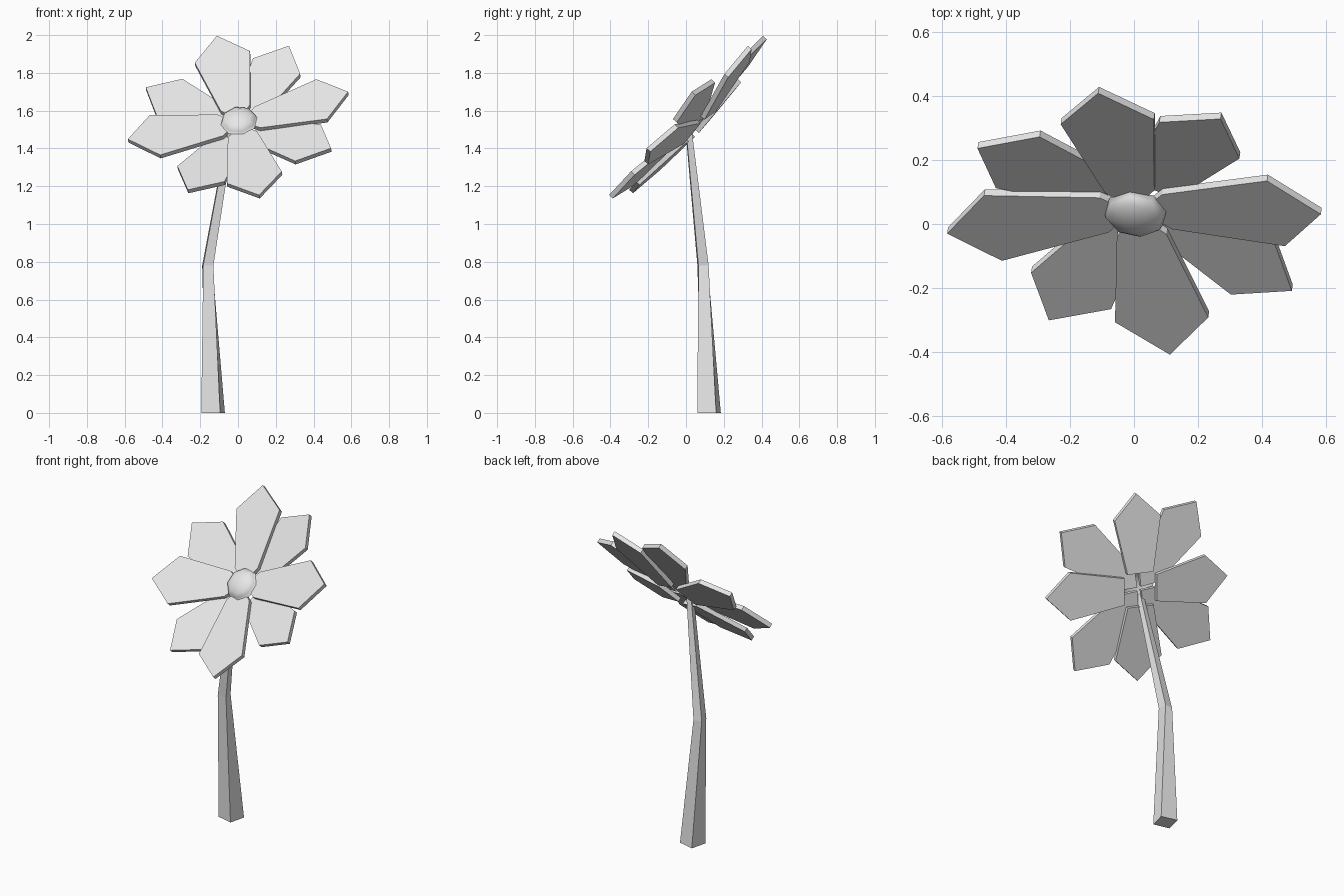
import bpy, bmesh, math
from mathutils import Matrix, Vector

cube = bpy.data.objects.get("Cube")
if cube:
    bpy.data.objects.remove(cube, do_unlink=True)

grey = bpy.data.materials.new("light grey")
grey.use_nodes = True
grey.diffuse_color = (0.8, 0.8, 0.8, 1)
grey.node_tree.nodes["Principled BSDF"].inputs["Base Color"].default_value = (0.8, 0.8, 0.8, 1)

# Tilted frame of the flower head: across, along, and facing direction
across = Vector((0.58, 0.03, 0.125)).normalized()
facing = across.cross(Vector((-0.105, 0.41, 0.425))).normalized()
along = facing.cross(across)
HEAD = Matrix((across, along, facing)).transposed().to_4x4()
HEAD.translation = (0, 0, 1.575)


def add_object(name, bm, matrix=Matrix()):
    bmesh.ops.recalc_face_normals(bm, faces=bm.faces)
    mesh = bpy.data.meshes.new(name)
    bm.to_mesh(mesh)
    bm.free()
    mesh.materials.append(grey)
    obj = bpy.data.objects.new(name, mesh)
    obj.matrix_world = matrix
    bpy.context.collection.objects.link(obj)
    return obj


def petal(name, half_outline, angle, base_height, rise, thickness=0.027):
    """Plate from (radius, half width) points, mirrored and cupped upward."""
    mirrored = [(r, -w) for r, w in reversed(half_outline) if w > 0]
    bm = bmesh.new()
    face = bm.faces.new([bm.verts.new((r, w, base_height + rise * r))
                         for r, w in half_outline + mirrored])
    new = bmesh.ops.extrude_face_region(bm, geom=[face], use_keep_orig=True)
    moved = [g for g in new["geom"] if isinstance(g, bmesh.types.BMVert)]
    bmesh.ops.translate(bm, verts=moved, vec=(0, 0, -thickness))
    add_object(name, bm, HEAD @ Matrix.Rotation(math.radians(angle), 4, 'Z'))


# Two layers of four petals
front_shape = [(0.016, 0), (0.1, 0.079), (0.452, 0.149), (0.597, 0)]
back_shape = [(0.1, 0.08), (0.42, 0.143), (0.562, 0)]
for i in range(4):
    petal(f"front_petal_{i + 1}", front_shape, 90 * i, -0.054, 0.09)
    petal(f"back_petal_{i + 1}", back_shape, 90 * i + 50.5, -0.085, 0.118)

# Low dome in the middle of the head
bm = bmesh.new()
bmesh.ops.create_uvsphere(bm, u_segments=8, v_segments=8, radius=1)
bmesh.ops.bisect_plane(bm, geom=bm.verts[:] + bm.edges[:] + bm.faces[:],
                       plane_co=(0, 0, 0), plane_no=(0, 0, -1), clear_outer=True)
bmesh.ops.scale(bm, verts=bm.verts, vec=(0.1, 0.1, 0.05))
bmesh.ops.translate(bm, verts=bm.verts, vec=(0, 0, -0.05))
dome = add_object("flower_centre", bm, HEAD)
dome.data.shade_smooth()

# Bent, tapering, slightly twisted square stem
sections = [((-0.132, 0.122, 0), 0.0515, -14),
            ((-0.16, 0.09, 0.78), 0.027, 6),
            ((-0.035, 0.012, 1.515), 0.015, 6)]
bm = bmesh.new()
rings = []
for centre, half, twist in sections:
    turn = Matrix.Rotation(math.radians(twist), 3, 'Z')
    rings.append([bm.verts.new(Vector(centre) + turn @ Vector((x * half, y * half, 0)))
                  for x, y in ((-1, -1), (1, -1), (1, 1), (-1, 1))])
for low, high in zip(rings, rings[1:]):
    for i in range(4):
        j = (i + 1) % 4
        bm.faces.new((low[i], low[j], high[j], high[i]))
bm.faces.new(rings[0])
bm.faces.new(rings[-1])
add_object("stem", bm)
